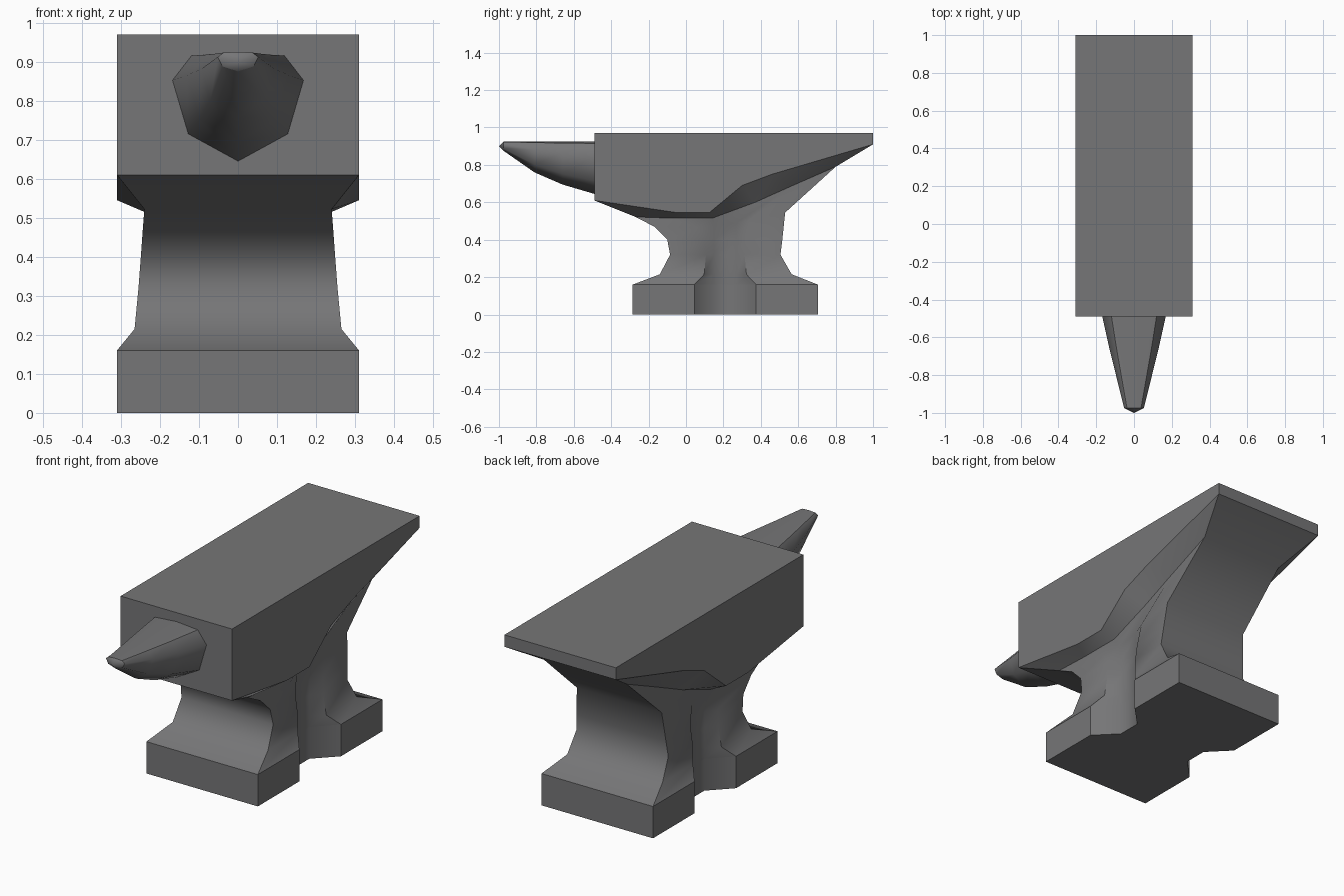
import bpy, bmesh

if "Cube" in bpy.data.objects:
    bpy.data.objects.remove(bpy.data.objects["Cube"])

iron = bpy.data.materials.new("dark iron")
iron.diffuse_color = (0.18, 0.18, 0.184, 1)
iron.use_nodes = True
iron.node_tree.nodes["Principled BSDF"].inputs["Base Color"].default_value = iron.diffuse_color


def loft(name, rings, sharp, tip=None):
    """Skin closed rings of points; sharp(r1, c1, r2, c2) marks the hard edges."""
    bm = bmesh.new()
    vs = [[bm.verts.new(p) for p in ring] for ring in rings]
    n = len(rings[0])
    for a, b in zip(vs, vs[1:]):
        for i in range(n):
            j = (i + 1) % n
            bm.faces.new((a[i], a[j], b[j], b[i]))
    bm.faces.new(vs[0])
    if tip:
        t = bm.verts.new(tip)
        for i in range(n):
            bm.faces.new((vs[-1][i], vs[-1][(i + 1) % n], t))
    else:
        bm.faces.new(vs[-1])
    bmesh.ops.recalc_face_normals(bm, faces=bm.faces)
    where = {v: (r, c) for r, ring in enumerate(vs) for c, v in enumerate(ring)}
    for f in bm.faces:
        f.smooth = True
    for e in bm.edges:
        a, b = e.verts
        if a in where and b in where:
            e.smooth = not sharp(*where[a], *where[b])
    me = bpy.data.meshes.new(name)
    bm.to_mesh(me)
    bm.free()
    me.materials.append(iron)
    ob = bpy.data.objects.new(name, me)
    bpy.context.collection.objects.link(ob)
    return ob


def mirrored(half):
    return half + [(-x, y, z) for x, y, z in reversed(half)]


# Foot and waist: level rings with a notch in each side
# z, front y, back y, outer x, notch mouth y, notch floor x
levels = [
    (0.00, -0.285, 0.705, 0.310, 0.045, 0.207),
    (0.16, -0.285, 0.705, 0.310, 0.045, 0.207),
    (0.215, -0.14, 0.565, 0.265, 0.097, 0.207),
    (0.32, -0.085, 0.505, 0.255, 0.107, 0.207),
    (0.40, -0.10, 0.515, 0.249, 0.100, 0.208),
]
rings = []
for z, yf, yb, xo, m, xi in levels:
    rings.append(mirrored([(xo, yf, z), (xo, m, z), (xi, 0.15, z),
                           (xi, 0.27, z), (xo, 0.42 - m, z), (xo, yb, z)]))

# Shoulder where the waist flares, then lower rim, upper rim and the face
rings.append(mirrored([(0.244, -0.17, 0.47), (0.242, 0.06, 0.465), (0.222, 0.15, 0.475),
                       (0.222, 0.27, 0.49), (0.24, 0.34, 0.505), (0.236, 0.53, 0.545)]))
rings.append(mirrored([(0.24, -0.27, 0.522), (0.24, -0.08, 0.515), (0.24, 0.14, 0.515),
                       (0.24, 0.37, 0.60), (0.236, 0.56, 0.685), (0.23, 0.80, 0.79)]))
rim = [(-0.49, 0.61), (-0.05, 0.545), (0.125, 0.545), (0.30, 0.69), (0.46, 0.75), (1.0, 0.91)]
rings.append(mirrored([(0.31, y, z) for y, z in rim]))
rings.append(mirrored([(0.31, y, 0.97) for y, z in rim]))


def body_sharp(r1, c1, r2, c2):
    if r1 == r2:
        across = {c1, c2} in ({5, 6}, {0, 11})
        return r1 in (0, 1, 7, 8) or (r1 == 6 and not across)
    c = min(c1, 11 - c1)
    return c in (0, 5) or (c in (1, 4) and max(r1, r2) <= 3)


loft("anvil_body", rings, body_sharp)

# Horn: eight-sided cross-section tapering forward
horn = []
for y, w, low, top in [(-0.48, 0.17, 0.642, 0.925), (-0.66, 0.130, 0.695, 0.925),
                       (-0.81, 0.093, 0.76, 0.925), (-0.975, 0.052, 0.875, 0.925)]:
    h = top - low
    side = [(0.71 * w, y, top - 0.035 * h), (w, y, top - 0.26 * h), (0.76 * w, y, low + 0.25 * h)]
    horn.append([(0, y, top)] + side + [(0, y, low)] + [(-a, b, c) for a, b, c in reversed(side)])
loft("horn", horn, lambda r1, c1, r2, c2: (r1 == r2 and r1 in (0, 3)) or
     (r1 != r2 and c1 in (1, 7)), tip=(0, -1.0, 0.90))
